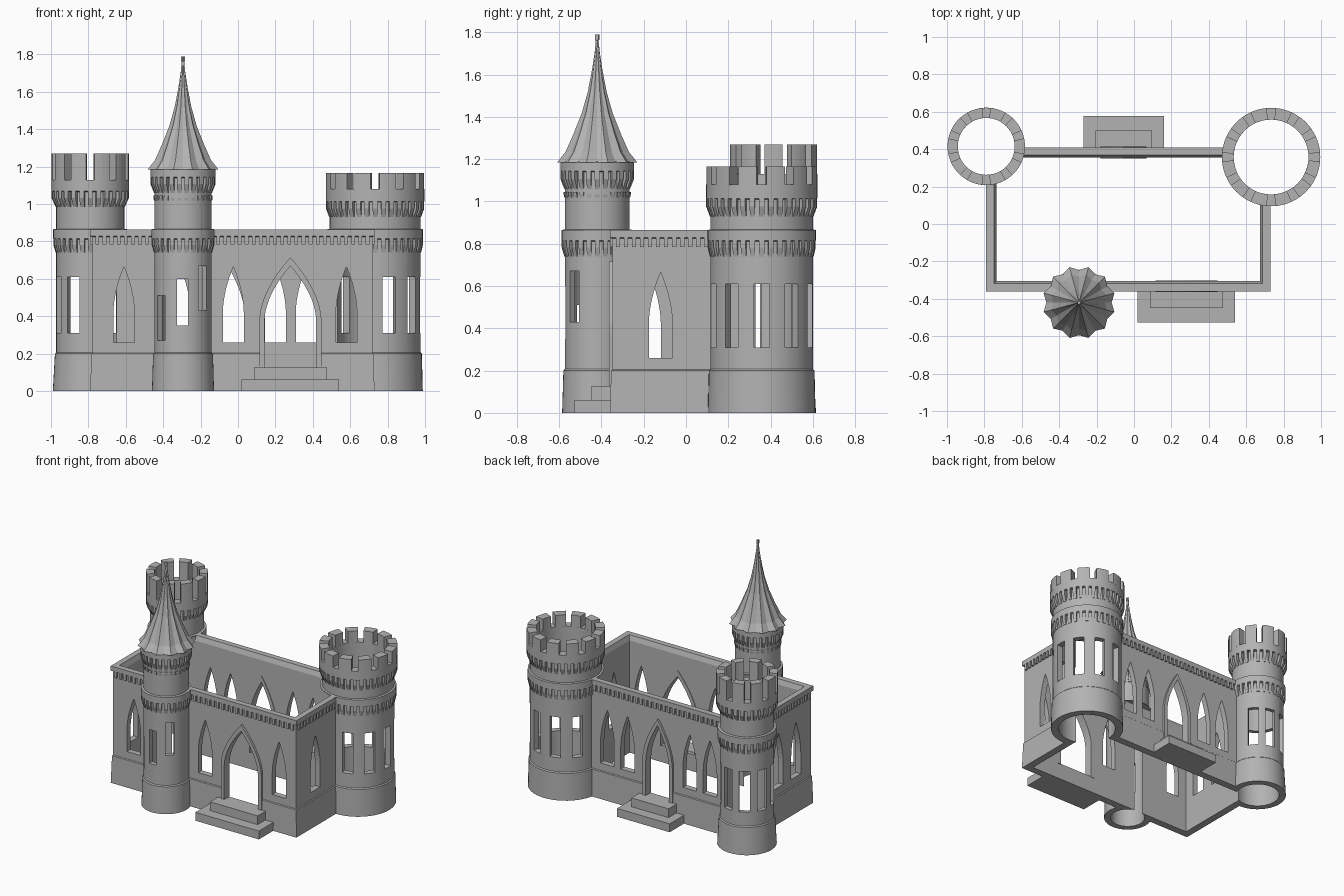
import bpy, bmesh, math
from mathutils import Matrix, Vector

if "Cube" in bpy.data.objects:
    bpy.data.objects.remove(bpy.data.objects["Cube"])

stone = bpy.data.materials.new("grey stone")
stone.use_nodes = True
GREY = (0.45, 0.45, 0.45, 1)
stone.diffuse_color = GREY
stone.node_tree.nodes["Principled BSDF"].inputs["Base Color"].default_value = GREY

# Outer wall rectangle, wall thickness and wall height
X0, X1, Y0, Y1 = -0.79, 0.73, -0.36, 0.41
THICK, TOP = 0.055, 0.865


def finish(bm, name, smooth=False):
    bmesh.ops.recalc_face_normals(bm, faces=bm.faces)
    me = bpy.data.meshes.new(name)
    bm.to_mesh(me)
    bm.free()
    me.materials.append(stone)
    ob = bpy.data.objects.new(name, me)
    bpy.context.collection.objects.link(ob)
    return ob


def box(bm, lo, hi, turn=None):
    size = [b - a for a, b in zip(lo, hi)]
    mid = [(a + b) / 2 for a, b in zip(lo, hi)]
    m = Matrix.Translation(mid) @ Matrix.Diagonal((*size, 1))
    bmesh.ops.create_cube(bm, size=1, matrix=(turn @ m) if turn else m)


def sweep(bm, profile, center, a0=0, a1=math.tau, n=48):
    """Sweep a closed (radius, z) profile around a centre; a part turn gets end caps."""
    full = a1 - a0 > 6.28
    rings = []
    for i in range(n if full else n + 1):
        a = a0 + (a1 - a0) * i / n
        rings.append([bm.verts.new((center[0] + r * math.cos(a), center[1] + r * math.sin(a), z))
                      for r, z in profile])
    k = len(profile)
    for i in range(n):
        p, q = rings[i], rings[(i + 1) % len(rings)]
        for j in range(k):
            bm.faces.new((p[j], p[(j + 1) % k], q[(j + 1) % k], q[j]))
    if not full:
        bm.faces.new(rings[0])
        bm.faces.new(rings[-1])


def cut(ob, bm):
    """Subtract a mesh and apply the result."""
    cutter = finish(bm, "cutter")
    cutter.hide_render = True
    mod = ob.modifiers.new("cut", 'BOOLEAN')
    mod.operation, mod.solver, mod.object = 'DIFFERENCE', 'EXACT', cutter
    deps = bpy.context.evaluated_depsgraph_get()
    me = bpy.data.meshes.new_from_object(ob.evaluated_get(deps))
    ob.modifiers.clear()
    ob.data = me
    bpy.data.objects.remove(cutter)


def arch(w, z0, spring, apex, steps=8):
    """Pointed arch outline as (u, z) points, from lower right to lower left."""
    right = [(w, z0)] + [(w * (1 - (i / steps) ** 1.8), spring + (apex - spring) * i / steps)
                         for i in range(steps)]
    return right + [(0, apex)] + [(-u, z) for u, z in reversed(right)]


def prism(bm, outline, place, d0, d1):
    a, b = [[bm.verts.new(place(u, z, d)) for u, z in outline] for d in (d0, d1)]
    bm.faces.new(a)
    bm.faces.new(b)
    for i in range(len(a)):
        j = (i + 1) % len(a)
        bm.faces.new((a[i], a[j], b[j], b[i]))


def along_x(x, y):
    return lambda u, z, d: (x + u, y + d, z)


def along_y(x, y):
    return lambda u, z, d: (x + d, y + u, z)


def in_court(x, y):
    return X0 + 0.03 < x < X1 - 0.03 and Y0 + 0.03 < y < Y1 - 0.03


# Towers: centre, base / shaft / ledge / crown / inner radius, crown bottom and top
TOWERS = {
    "large_tower": dict(c=(0.733, 0.358), r=(0.255, 0.243, 0.256, 0.263, 0.2),
                        z=(1.01, 1.08), teeth=36),
    "tall_tower": dict(c=(-0.79, 0.415), r=(0.2, 0.182, 0.198, 0.207, 0.152),
                       z=(1.065, 1.13), teeth=28),
    "turret": dict(c=(-0.294, -0.42), r=(0.166, 0.153, 0.168, 0.174, 0.12),
                   z=(1.14, 1.188), teeth=26),
}


def corbels(name, c, r0, r1, z0, z1, count, check):
    bm = bmesh.new()
    step = math.tau / count
    for i in range(count):
        a = i * step
        if check and in_court(c[0] + r1 * math.cos(a), c[1] + r1 * math.sin(a)):
            continue
        zm = z0 + (z1 - z0) * 0.55
        prof = [(r0 - 0.01, z0), (r0 + 0.003, z0), (r1, zm), (r1, z1), (r0 - 0.01, z1)]
        sweep(bm, prof, c, a - step * 0.28, a + step * 0.28, 1)
    finish(bm, name)


def slots(bm, c, r, windows, half=0.037):
    for deg, z0, z1 in windows:
        turn = Matrix.Translation((*c, 0)) @ Matrix.Rotation(math.radians(deg), 4, 'Z')
        box(bm, (r - 0.1, -half, z0), (r + 0.1, half, z1), turn)


WINDOWS = {
    "large_tower": [(36 * i, 0.31, 0.61) for i in range(-3, 5)],
    "tall_tower": [(40 * i, 0.31, 0.61) for i in range(1, 7)],
    "turret": [(-141, 0.27, 0.51), (-91, 0.35, 0.6), (-46, 0.43, 0.67)],
}

for name, t in TOWERS.items():
    c, (rb, rs, rl, rc, ri), (zc, zt) = t["c"], t["r"], t["z"]
    bm = bmesh.new()
    sweep(bm, [(rb, 0), (rs + 0.007, 0.2), (rs, 0.207), (rs, 0.81), (rl, 0.815), (rl, TOP),
               (rs, TOP + 0.003), (rs, zc), (rc, zc + 0.004), (rc, zt), (ri, zt), (ri, 0)], c)
    tower = finish(bm, name)
    # Open the ring towards the courtyard
    bm = bmesh.new()
    box(bm, (X0 + THICK, Y0 + THICK, -0.1), (X1 - THICK, Y1 - THICK, TOP - 0.005))
    cut(tower, bm)
    bm = bmesh.new()
    slots(bm, c, rs, WINDOWS[name], 0.03 if name == "turret" else 0.037)
    cut(tower, bm)
    bpy.ops.object.select_all(action='DESELECT')
    tower.select_set(True)
    bpy.context.view_layer.objects.active = tower
    bpy.ops.object.shade_smooth_by_angle(angle=math.radians(30))
    corbels(name + "_lower_corbels", c, rs, rl, 0.74, 0.815, t["teeth"], True)
    corbels(name + "_crown_corbels", c, rs, rc, zc - 0.08, zc + 0.004, t["teeth"], False)


# Battlements
def merlons(name, count, top, phase):
    t = TOWERS[name]
    bm = bmesh.new()
    step = math.tau / count
    for i in range(count):
        a = (i + phase) * step
        ro, ri, z = t["r"][3], t["r"][4], t["z"][1]
        sweep(bm, [(ri, z - 0.005), (ro, z - 0.005), (ro, top), (ri, top)], t["c"],
              a - step * 0.33, a + step * 0.33, 4)
    finish(bm, name + "_merlons")


merlons("large_tower", 12, 1.165, 0.5)
merlons("tall_tower", 10, 1.27, 0)

# Fluted turret roof
tc = TOWERS["turret"]["c"]
corbels("turret_string_course", tc, 0.153, 0.159, 1.02, 1.045, 26, False)
bm = bmesh.new()
rings = []
for r, z in [(0.196, 1.185), (0.155, 1.235), (0.116, 1.32), (0.075, 1.42), (0.046, 1.52),
             (0.026, 1.62), (0.012, 1.71), (0.007, 1.76), (0.01, 1.765), (0.01, 1.79)]:
    ring = []
    for i in range(24):
        a, k = math.radians(15 * i), 1 if i % 2 else 0.89
        ring.append(bm.verts.new((tc[0] + r * k * math.cos(a), tc[1] + r * k * math.sin(a), z)))
    rings.append(ring)
for p, q in zip(rings, rings[1:]):
    for i in range(24):
        j = (i + 1) % 24
        bm.faces.new((p[i], p[j], q[j], q[i]))
bm.faces.new(rings[0])
bm.faces.new(rings[-1])
finish(bm, "turret_roof")

# Curtain walls: one profile (inset, z) carried around the rectangle
profile = [(0, 0), (0.006, 0.2), (0.012, 0.205), (0.012, 0.825), (0, 0.83), (0, TOP),
           (0.042, TOP), (THICK, 0.83), (THICK, 0)]
bm = bmesh.new()
loops = [[bm.verts.new(p) for p in ((X0 + d, Y0 + d, z), (X1 - d, Y0 + d, z),
                                    (X1 - d, Y1 - d, z), (X0 + d, Y1 - d, z))]
         for d, z in profile]
for i, p in enumerate(loops):
    q = loops[(i + 1) % len(loops)]
    for j in range(4):
        bm.faces.new((p[j], p[(j + 1) % 4], q[(j + 1) % 4], q[j]))
walls = finish(bm, "curtain_walls")

# Stop the walls at the tower rings
bm = bmesh.new()
for t in TOWERS.values():
    rad = (t["r"][1] + t["r"][4]) / 2
    bmesh.ops.create_cone(bm, cap_ends=True, segments=48, radius1=rad, radius2=rad, depth=3,
                          matrix=Matrix.Translation((*t["c"], 0)))
cut(walls, bm)

# Lancet windows and doorways
lancet = arch(0.056, 0.26, 0.42, 0.665)
FRONT_DOOR, BACK_DOOR = 0.28, -0.055
bm = bmesh.new()
for x in (-0.61, -0.025, 0.58):
    prism(bm, lancet, along_x(x, Y0), -0.1, 0.15)
for x in (-0.475, -0.31, 0.2, 0.365):
    prism(bm, lancet, along_x(x, Y1), -0.15, 0.1)
prism(bm, lancet, along_y(X1, -0.12), -0.15, 0.1)
for y in (-0.175, 0.03):
    prism(bm, lancet, along_y(X0, y), -0.1, 0.15)
prism(bm, arch(0.138, 0.125, 0.38, 0.67), along_x(FRONT_DOOR, Y0), -0.1, 0.15)
prism(bm, arch(0.095, 0.125, 0.38, 0.67), along_x(BACK_DOOR, Y1), -0.15, 0.1)
cut(walls, bm)


# Door surrounds and steps; side is -1 at the front, 1 at the back
def doorway(name, x, y, side, w, lower, upper):
    inner, outer = arch(w, 0.12, 0.38, 0.67), arch(w + 0.028, 0.12, 0.38, 0.715)
    bm = bmesh.new()
    for i in range(len(inner) - 1):
        prism(bm, [inner[i], outer[i], outer[i + 1], inner[i + 1]], along_x(x, y),
              side * 0.004, -side * (THICK + 0.004))
    finish(bm, name + "_surround")
    bm = bmesh.new()
    for half, depth, z0, z1 in ((*lower, 0, 0.062), (*upper, 0.062, 0.127)):
        ya, yb = sorted((y - side * 0.03, y + side * depth))
        box(bm, (x - half, ya, z0), (x + half, yb, z1))
    finish(bm, name + "_steps")


doorway("front_door", FRONT_DOOR, Y0, -1, 0.138, (0.26, 0.167), (0.195, 0.088))
doorway("back_door", BACK_DOOR, Y1, 1, 0.095, (0.215, 0.167), (0.152, 0.09))

# Small corbels under the wall coping
bm = bmesh.new()


def clear(x, y):
    return all((Vector((x, y)) - Vector(t["c"])).length > t["r"][1] for t in TOWERS.values())


PITCH, HALF, DEEP = 0.038, 0.01, 0.014
for i in range(1, int((X1 - X0) / PITCH)):
    x = X0 + i * PITCH
    for y in (Y0 + DEEP / 2, Y1 - DEEP / 2):
        if clear(x, y):
            box(bm, (x - HALF, y - DEEP / 2, 0.785), (x + HALF, y + DEEP / 2, 0.832))
for i in range(1, int((Y1 - Y0) / PITCH)):
    y = Y0 + i * PITCH
    for x in (X0 + DEEP / 2, X1 - DEEP / 2):
        if clear(x, y):
            box(bm, (x - DEEP / 2, y - HALF, 0.785), (x + DEEP / 2, y + HALF, 0.832))
finish(bm, "wall_corbels")
